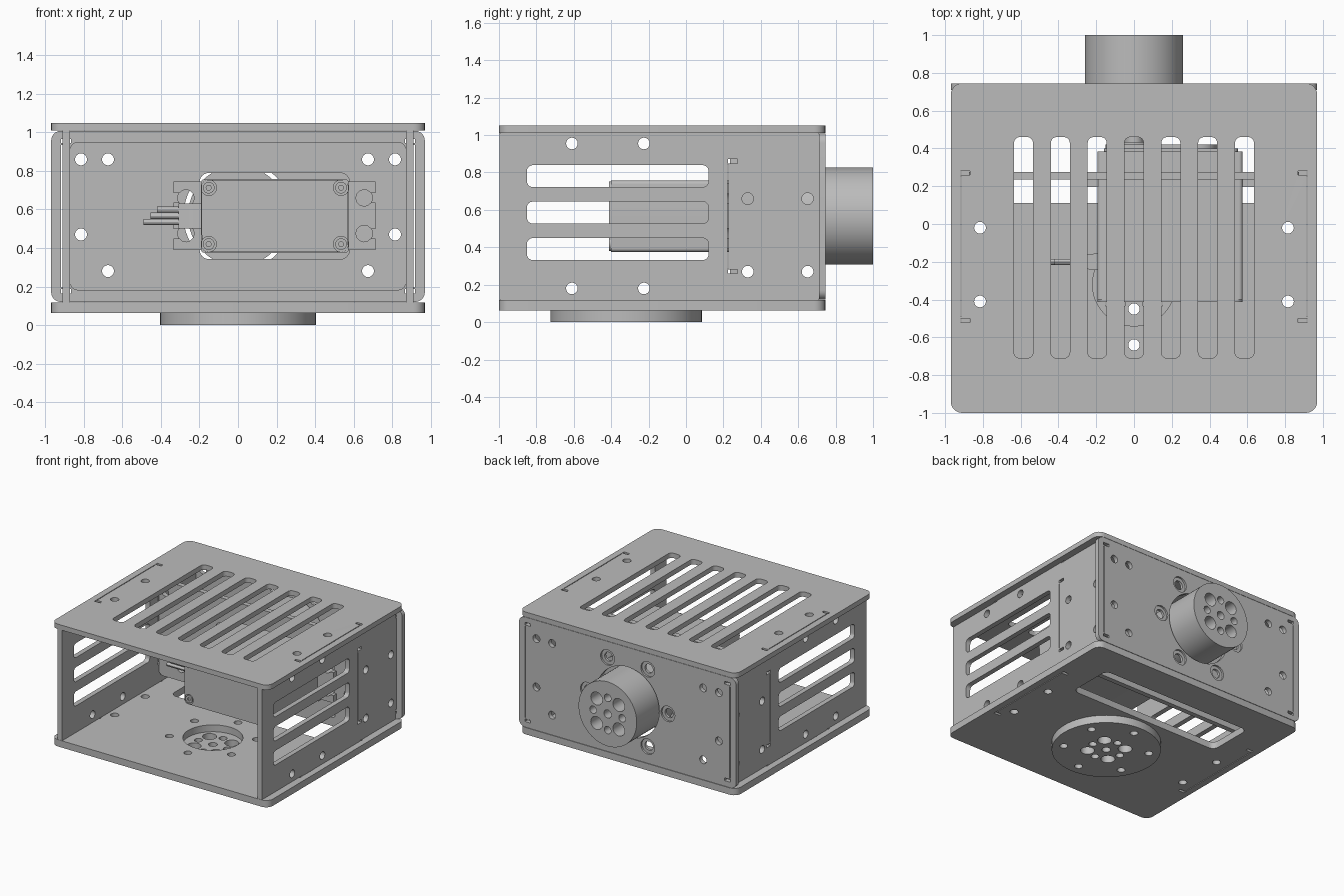
import bpy, bmesh
from math import sin, cos, pi, radians
from mathutils import Matrix

cube = bpy.data.objects.get("Cube")
if cube:
    bpy.data.objects.remove(cube)

grey = bpy.data.materials.new("plain grey")
grey.use_nodes = True
grey.diffuse_color = (0.5, 0.5, 0.5, 1)
grey.node_tree.nodes["Principled BSDF"].inputs["Base Color"].default_value = (0.5, 0.5, 0.5, 1)

# Columns map profile (u, v, depth) to model axes
AXES = {"z": Matrix.Identity(3),
        "y": Matrix(((1, 0, 0), (0, 0, 1), (0, 1, 0))),
        "x": Matrix(((0, 0, 1), (1, 0, 0), (0, 1, 0)))}


def circle(u, v, r, n=32):
    return [(u + r * cos(2 * pi * i / n), v + r * sin(2 * pi * i / n)) for i in range(n)]


def rect(u0, u1, v0, v1, r=0.0):
    """Rectangle with rounded corners."""
    if r == 0:
        return [(u0, v0), (u1, v0), (u1, v1), (u0, v1)]
    corners = ((u1 - r, v1 - r), (u0 + r, v1 - r), (u0 + r, v0 + r), (u1 - r, v0 + r))
    return [(cu + r * cos(a), cv + r * sin(a))
            for k, (cu, cv) in enumerate(corners)
            for a in [(k + i / 6) * pi / 2 for i in range(7)]]


def ring(u, v, radius, r, count, start=0):
    """Circle of round holes."""
    return [circle(u + radius * cos(a), v + radius * sin(a), r, 24)
            for a in [radians(start) + 2 * pi * i / count for i in range(count)]]


def plate(name, axis, lo, hi, outline, holes=()):
    """Extrude a flat outline with holes from lo to hi along an axis."""
    curve = bpy.data.curves.new(name, "CURVE")
    curve.dimensions = "2D"
    curve.fill_mode = "BOTH"
    curve.extrude = (hi - lo) / 2
    for pts in [outline, *holes]:
        spline = curve.splines.new("POLY")
        spline.points.add(len(pts) - 1)
        for p, (u, v) in zip(spline.points, pts):
            p.co = (u, v, 0, 1)
        spline.use_cyclic_u = True
    temp = bpy.data.objects.new(name + "_curve", curve)
    bpy.context.collection.objects.link(temp)
    bpy.context.view_layer.update()
    graph = bpy.context.evaluated_depsgraph_get()
    mesh = bpy.data.meshes.new_from_object(temp.evaluated_get(graph))
    bpy.data.objects.remove(temp)
    bm = bmesh.new()
    bm.from_mesh(mesh)
    bmesh.ops.remove_doubles(bm, verts=bm.verts, dist=1e-5)
    for vert in bm.verts:
        vert.co.z += (lo + hi) / 2
        vert.co = AXES[axis] @ vert.co
    bmesh.ops.recalc_face_normals(bm, faces=bm.faces)
    bm.to_mesh(mesh)
    bm.free()
    mesh.materials.clear()
    mesh.materials.append(grey)
    obj = bpy.data.objects.new(name, mesh)
    bpy.context.collection.objects.link(obj)
    bpy.ops.object.select_all(action="DESELECT")
    obj.select_set(True)
    bpy.context.view_layer.objects.active = obj
    bpy.ops.object.shade_smooth_by_angle(angle=radians(30))
    return obj


HOLE = 0.031
SHAFT_Z = 0.567
BASE_Y = -0.32

# Top and bottom plates share screw holes and tab slot notches
deck = rect(-0.97, 0.97, -1, 0.745, 0.06)
shared = []
for s in (-1, 1):
    shared += [circle(s * 0.815, y, HOLE) for y in (-0.02, -0.41)]
    shared += [rect(s * 0.893 - 0.026, s * 0.893 + 0.026, y - 0.011, y + 0.011) for y in (-0.51, 0.27)]
    edge = s * 0.915
    shared.append(rect(edge - 0.003, edge + 0.003, -0.49, 0.25))
vents = [rect(i * 0.195 - 0.05, i * 0.195 + 0.05, -0.71, 0.46, 0.03) for i in range(-3, 4)]
plate("top_plate", "z", 1.01, 1.05, deck, shared + vents)
base_holes = ring(0, BASE_Y, 0.32, 0.03, 6, 90)
plate("bottom_plate", "z", 0.062, 0.117, deck,
      shared + base_holes + [circle(0, BASE_Y, 0.22, 48), rect(-0.68, 0.68, 0.11, 0.49, 0.05)])


# Round coupling hole pattern, used on the base disc and the output hub
def coupling(u, v):
    return ([circle(u, v, 0.033)] + ring(u, v, 0.13, 0.03, 4)
            + ring(u, v, 0.14, 0.052, 4, 45))


plate("base_disc", "z", 0, 0.062, circle(0, BASE_Y, 0.405, 64), base_holes + coupling(0, BASE_Y))

# Side panels with three long vents
side_holes = [rect(-0.85, 0.12, z, z + 0.117, 0.03) for z in (0.332, 0.527, 0.722)]
side_holes += [circle(y, z, HOLE) for y in (-0.61, -0.225) for z in (0.18, 0.955)]
side_holes += [circle(y, z, HOLE) for y in (0.33, 0.65) for z in (0.27, 0.66)]
side_holes += [rect(0.224, 0.276, z - 0.011, z + 0.011) for z in (0.27, 0.86)]
side_holes += [rect(0.222, 0.228, 0.29, 0.84)]
for s, name in ((-1, "right_side_panel"), (1, "left_side_panel")):
    lo, hi = sorted((s * 0.872, s * 0.912))
    plate(name, "x", lo, hi, rect(-0.998, 0.71, 0.117, 1.01), side_holes)

# Back panel in two layers so the ring holes are counterbored
screws = [circle(s * x, z, HOLE) for s in (-1, 1)
          for x, z in ((0.815, 0.86), (0.675, 0.86), (0.815, 0.47), (0.675, 0.28))]
notches = [rect(s * 0.892 - 0.026, s * 0.892 + 0.026, z - 0.011, z + 0.011)
           for s in (-1, 1) for z in (0.175, 0.955)]
notches += [rect(s * 0.915 - 0.003, s * 0.915 + 0.003, 0.195, 0.935) for s in (-1, 1)]
back = rect(-0.97, 0.97, 0.12, 1.008, 0.05)
opening = [circle(0, SHAFT_Z, 0.283, 64)]
for name, lo, hi, r in (("back_panel_inner", 0.71, 0.73, 0.036), ("back_panel_outer", 0.73, 0.745, 0.062)):
    plate(name, "y", lo, hi, back, screws + notches + opening + ring(0, SHAFT_Z, 0.36, r, 6))

# Inner bulkhead that carries the motor
mounts = [(x, z) for x in (-0.27, 0.655) for z in (0.475, 0.66)]
plate("motor_bulkhead", "y", 0.235, 0.275, rect(-0.872, 0.872, 0.18, 0.95, 0.04),
      screws + [rect(-0.2, 0.58, 0.342, 0.79, 0.05)] + [circle(x, z, 0.043) for x, z in mounts])
for s, name in ((-1, "right_bulkhead_tab"), (1, "left_bulkhead_tab")):
    lo, hi = sorted((s * 0.87, s * 0.911))
    plate(name, "x", lo, hi, rect(0.235, 0.275, 0.29, 0.84))

# Motor body, lids and output shaft
plate("motor_body", "y", -0.4, 0.385, rect(-0.193, 0.575, 0.375, 0.757, 0.02))
corners = [(x, z) for x in (-0.152, 0.535) for z in (0.42, 0.713)]
plate("motor_front_lid", "y", -0.412, -0.4, rect(-0.188, 0.57, 0.38, 0.752, 0.03),
      [circle(x, z, 0.04) for x, z in corners])
for i, (x, z) in enumerate(corners):
    plate(f"lid_screw_{i + 1}", "y", -0.41, -0.39, circle(x, z, 0.03), [circle(x, z, 0.014, 6)])
plate("motor_rear_lid", "y", 0.385, 0.4, rect(-0.16, 0.55, 0.39, 0.742, 0.03))
plate("gear_cover", "y", 0.4, 0.42, rect(-0.15, 0.44, 0.42, 0.715, 0.1))
plate("shaft_collar", "y", 0.42, 0.435, circle(0, SHAFT_Z, 0.09))
plate("output_shaft", "y", 0.435, 0.52, circle(0, SHAFT_Z, 0.05, 24))


# Mounting ears with slots open to the outside
def ear(name, root, tip, hole):
    d = 1 if tip > root else -1
    pts = [(root, 0.39), (tip, 0.39)]
    for z in (0.475, 0.66):
        arc = [radians(-145 + 29 * k) for k in range(11)]
        neck = 0.043 * sin(radians(35))
        pts += [(tip, z - neck)]
        pts += [(hole - d * 0.043 * cos(pi - a - pi) * 1, z + 0.043 * sin(a))
                for a in [radians(-145 + 29 * k) + 0 for k in range(11)]]
        pts += [(tip, z + neck)]
    pts += [(tip, 0.745), (root, 0.745)]
    plate(name, "y", 0.195, 0.235, pts)


ear("left_motor_ear", 0.57, 0.715, 0.655)
ear("right_motor_ear", -0.19, -0.335, -0.27)

# Cable strain relief and three wires
plate("cable_boss", "z", 0.5, 0.63, [(-0.19, -0.245), (-0.19, -0.155), (-0.24, -0.16), (-0.31, -0.18),
                                    (-0.31, -0.22), (-0.24, -0.24)])
for i in range(3):
    plate(f"wire_{i + 1}", "x", -0.49 + 0.035 * i, -0.3, circle(-0.2, 0.535 + 0.032 * i, 0.016, 12))

# Output hub: solid core and drilled outer face
plate("hub_core", "y", 0.5, 0.8, circle(0, SHAFT_Z, 0.26, 64))
plate("hub_face", "y", 0.8, 1.0, circle(0, SHAFT_Z, 0.26, 64), coupling(0, SHAFT_Z))
